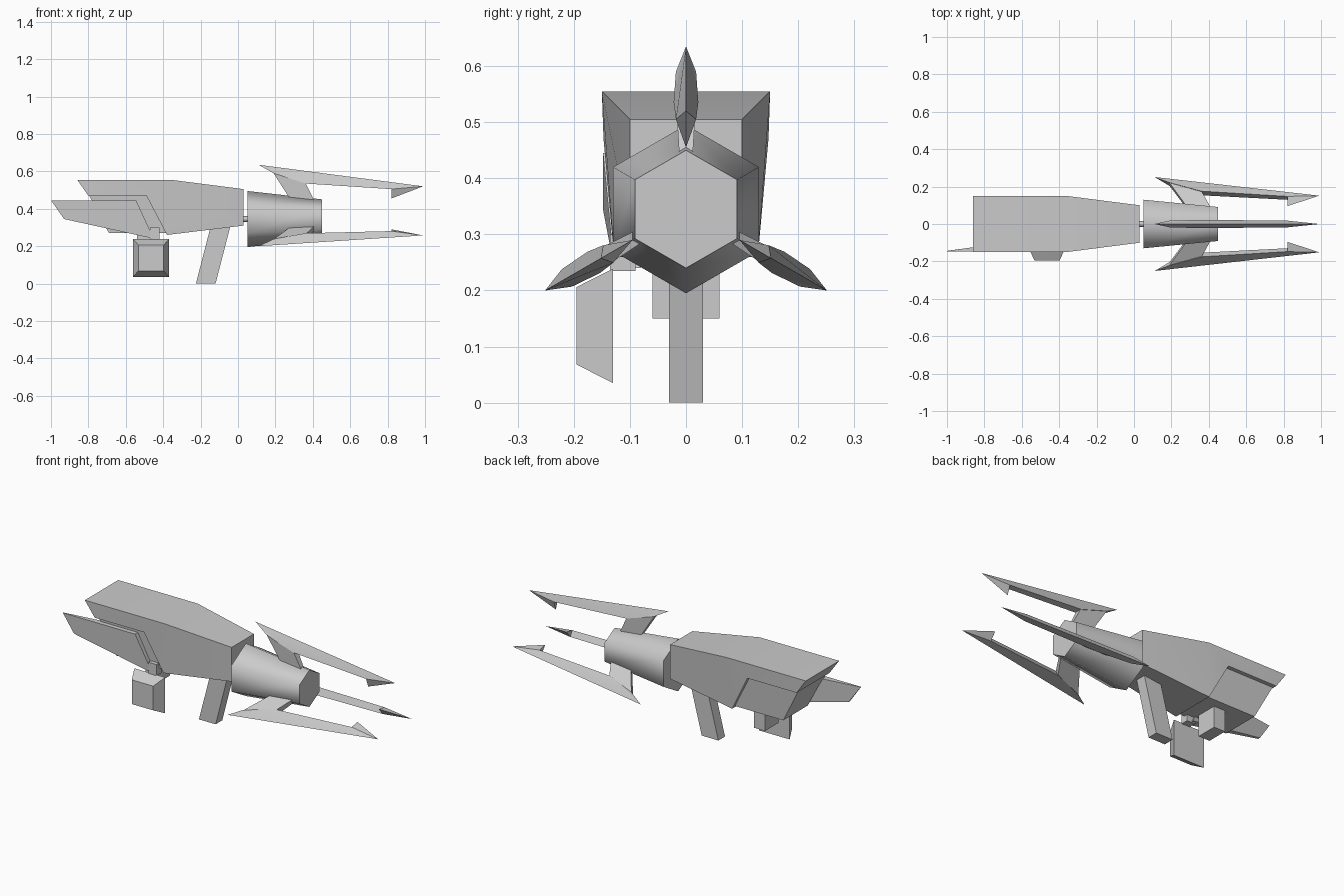
import bpy
import bmesh
import math
from mathutils import Matrix, Vector

cube = bpy.data.objects.get("Cube")
if cube:
    bpy.data.objects.remove(cube, do_unlink=True)

GREY = (0.6, 0.6, 0.6, 1.0)
metal = bpy.data.materials.new("grey_metal")
metal.use_nodes = True
metal.diffuse_color = GREY
metal.node_tree.nodes["Principled BSDF"].inputs["Base Color"].default_value = GREY

AXIS_Z = 0.345


def finish(name, bm, angle=30, matrix=None):
    """Clean the mesh, link it and shade it."""
    bmesh.ops.remove_doubles(bm, verts=bm.verts, dist=0.0005)
    if matrix:
        bmesh.ops.transform(bm, matrix=matrix, verts=bm.verts)
    bmesh.ops.recalc_face_normals(bm, faces=bm.faces)
    mesh = bpy.data.meshes.new(name)
    bm.to_mesh(mesh)
    bm.free()
    mesh.materials.append(metal)
    obj = bpy.data.objects.new(name, mesh)
    bpy.context.collection.objects.link(obj)
    bpy.ops.object.select_all(action="DESELECT")
    obj.select_set(True)
    bpy.context.view_layer.objects.active = obj
    bpy.ops.object.shade_smooth_by_angle(angle=math.radians(angle))
    return obj


def slab(name, outline, sides, angle=30, matrix=None):
    """Side outline of (x, z, y_low, y_high) points, joined across y."""
    bm = bmesh.new()
    low = [bm.verts.new((x, a, z)) for x, z, a, b in outline]
    high = [bm.verts.new((x, b, z)) for x, z, a, b in outline]
    for side in sides:
        bm.faces.new([low[i] for i in side])
        bm.faces.new([high[i] for i in reversed(side)])
    n = len(outline)
    for i in range(n):
        j = (i + 1) % n
        bm.faces.new((low[i], high[i], high[j], low[j]))
    return finish(name, bm, angle, matrix)


def mirrored(points):
    return [(x, z, -w, w) for x, z, w in points]


def box(name, low, high):
    x0, y0, z0 = low
    x1, y1, z1 = high
    outline = [(x0, z0), (x1, z0), (x1, z1), (x0, z1)]
    return slab(name, [(x, z, y0, y1) for x, z in outline], [(0, 1, 2, 3)])


# Upper hull with a notch at the rear, and the narrower block below it
hull = mirrored([(-0.86, 0.555, 0.15), (-0.36, 0.555, 0.15), (0.03, 0.505, 0.10),
                 (0.03, 0.31, 0.10), (-0.38, 0.26, 0.128), (-0.49, 0.47, 0.147),
                 (-0.80, 0.47, 0.147)])
slab("upper_hull", hull, [(0, 1, 5, 6), (1, 4, 5), (1, 2, 3, 4)], 50)
lower = mirrored([(-0.80, 0.48, 0.125), (-0.40, 0.48, 0.125),
                  (-0.36, 0.27, 0.11), (-0.69, 0.27, 0.11)])
slab("lower_hull", lower, [(0, 1, 2, 3)])

# Leaning grip and small rear grip block
grip = mirrored([(-0.225, 0, 0.03), (-0.12, 0, 0.03), (-0.04, 0.31, 0.03), (-0.145, 0.31, 0.03)])
slab("front_grip", grip, [(0, 1, 2, 3)])
box("rear_grip", (-0.54, -0.06, 0.15), (-0.47, 0.06, 0.30))

# Wedge-shaped stock plate on the right flank
stock = [(-1.0, 0.445, -0.148, -0.144), (-0.545, 0.445, -0.148, -0.08),
         (-0.45, 0.24, -0.128, -0.08), (-0.93, 0.345, -0.148, -0.134)]
slab("stock_plate", stock, [(0, 1, 2, 3)])
box("side_bracket", (-0.47, -0.135, 0.235), (-0.42, -0.09, 0.30))

# Tapered cushion hanging beside the rear grip
bm = bmesh.new()
bmesh.ops.create_cube(bm, size=1)
for v in bm.verts:
    outer = v.co.y < 0
    width, height = (0.135, 0.138) if outer else (0.194, 0.204)
    v.co = Vector((math.copysign(width / 2, v.co.x) - 0.465,
                   -0.195 if outer else -0.13,
                   math.copysign(height / 2, v.co.z) + 0.137))
finish("side_cushion", bm, 60)


# Six-sided barrel and its joint
def tube(name, x0, x1, r0, r1, sides):
    bm = bmesh.new()
    bmesh.ops.create_cone(bm, cap_ends=True, segments=sides, radius1=r0, radius2=r1,
                          depth=x1 - x0)
    matrix = Matrix.Translation(((x0 + x1) / 2, 0, AXIS_Z)) @ Matrix.Rotation(math.pi / 2, 4, "Y")
    top = max((matrix @ v.co).z for v in bm.verts) - AXIS_Z
    if top < max(r0, r1) * 0.99:
        matrix = matrix @ Matrix.Rotation(math.pi / sides, 4, "Z")
    return finish(name, bm, 65, matrix)


tube("barrel", 0.05, 0.45, 0.15, 0.105, 6)
tube("barrel_joint", 0.0, 0.07, 0.015, 0.015, 8)

# Three barbed prongs on struts around the barrel
blade = mirrored([(0.11, 0.635, 0), (0.99, 0.52, 0), (0.82, 0.455, 0),
                  (0.82, 0.505, 0.018), (0.36, 0.535, 0.022), (0.19, 0.59, 0.018)])
strut = mirrored([(0.19, 0.59, 0.016), (0.36, 0.54, 0.018),
                  (0.41, 0.44, 0.012), (0.28, 0.45, 0.012)])
pivot = Matrix.Translation((0, 0, AXIS_Z))
for name, turn in (("top", 0), ("left", 120), ("right", 240)):
    spin = pivot @ Matrix.Rotation(math.radians(turn), 4, "X") @ pivot.inverted()
    # Collapsed tips leave no open edges once doubles are merged
    slab(name + "_prong", blade, [(0, 1, 3, 4), (0, 4, 5), (1, 2, 3)], 30, spin)
    slab(name + "_strut", strut, [(0, 1, 2, 3)], 30, spin)
